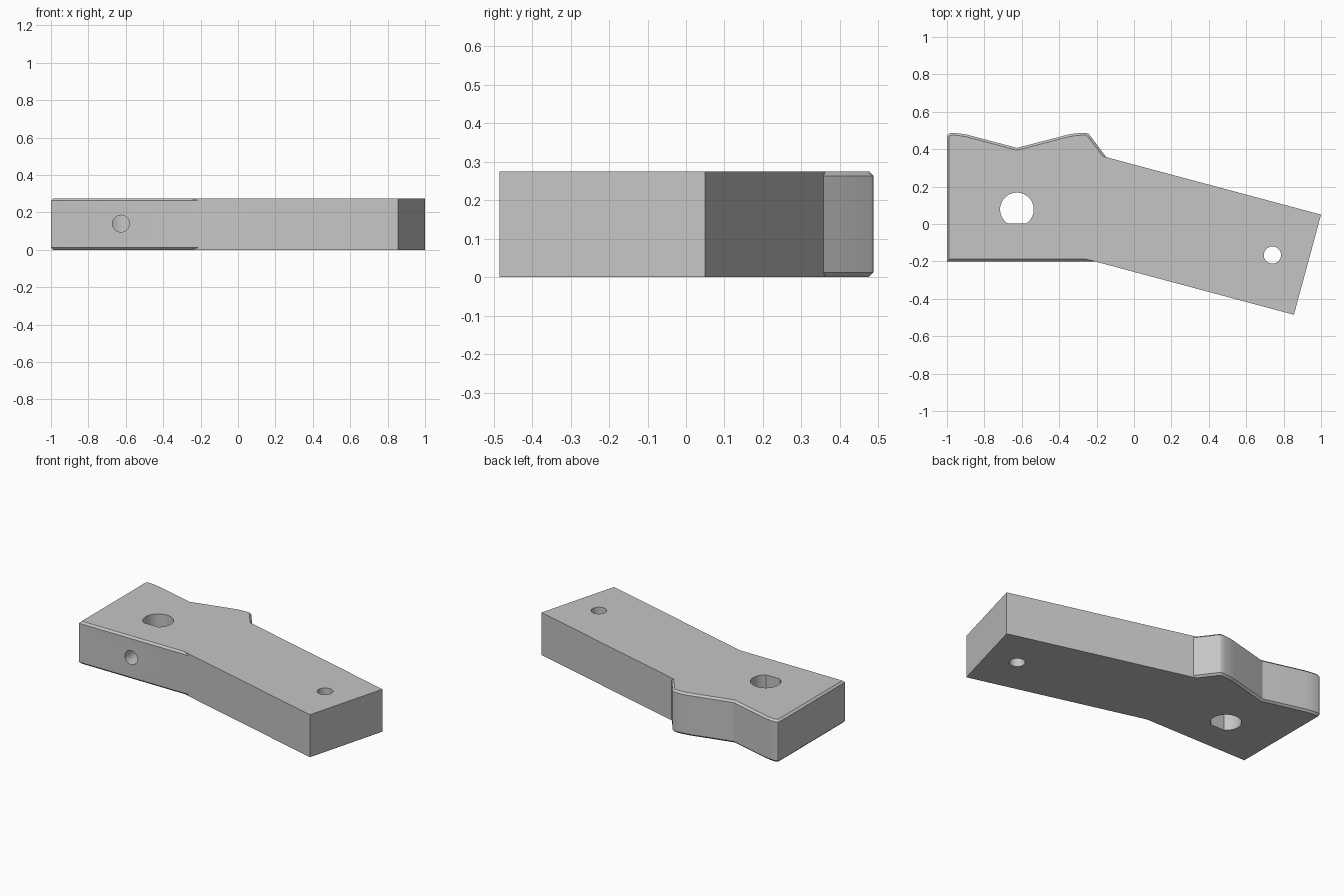
import bpy
import bmesh
import math
from mathutils import Vector, Matrix

HEIGHT = 0.275
CHAMFER = 0.012

old = bpy.data.objects.get("Cube")
if old:
    bpy.data.objects.remove(old, do_unlink=True)

grey = bpy.data.materials.new("plain grey")
grey.use_nodes = True
colour = (0.56, 0.56, 0.56, 1)
grey.diffuse_color = colour
grey.node_tree.nodes["Principled BSDF"].inputs["Base Color"].default_value = colour


def inset(outline, d):
    """Move every corner of a counter-clockwise outline inwards by d."""
    pts = [Vector(p) for p in outline]
    result = []
    for i, p in enumerate(pts):
        a = (p - pts[i - 1]).normalized()
        b = (pts[(i + 1) % len(pts)] - p).normalized()
        na, nb = Vector((-a.y, a.x)), Vector((-b.y, b.x))
        result.append(p + (na + nb) * d / (1 + na.dot(nb)))
    return result


def loft(name, layers):
    """Solid through a stack of (outline, z) layers."""
    bm = bmesh.new()
    rings = [[bm.verts.new((p[0], p[1], z)) for p in line] for line, z in layers]
    bm.faces.new(rings[0][::-1])
    bm.faces.new(rings[-1])
    for low, high in zip(rings, rings[1:]):
        for i in range(len(low)):
            j = (i + 1) % len(low)
            bm.faces.new((low[i], low[j], high[j], high[i]))
    bmesh.ops.recalc_face_normals(bm, faces=bm.faces)
    mesh = bpy.data.meshes.new(name)
    bm.to_mesh(mesh)
    bm.free()
    mesh.materials.append(grey)
    obj = bpy.data.objects.new(name, mesh)
    bpy.context.collection.objects.link(obj)
    return obj


def combine(target, other, operation):
    """Apply a boolean and drop the helper."""
    other.hide_render = True
    mod = target.modifiers.new(operation, 'BOOLEAN')
    mod.operation = operation
    mod.solver = 'EXACT'
    mod.object = other
    bpy.context.view_layer.objects.active = target
    bpy.ops.object.modifier_apply(modifier=mod.name)
    bpy.data.objects.remove(other, do_unlink=True)


def arc(cx, cy, r, start, end, steps=40):
    angles = [math.radians(start + (end - start) * i / steps) for i in range(steps + 1)]
    return [(cx + r * math.cos(a), cy + r * math.sin(a)) for a in angles]


# Chamfered head with a shallow valley between two rounded crests
head = [(-1, -0.2), (-0.15, -0.2), (-0.10, 0.298), (-0.147, 0.356),
        (-0.237, 0.475), (-0.245, 0.483), (-0.257, 0.487), (-0.28, 0.487),
        (-0.315, 0.484), (-0.356, 0.477), (-0.626, 0.407), (-0.89, 0.477),
        (-0.93, 0.484), (-0.965, 0.487), (-0.982, 0.486), (-0.994, 0.479), (-1, 0.465)]
core = inset(head, CHAMFER)
body = loft("angled_bracket", [(core, 0), (head, CHAMFER),
                               (head, HEIGHT - CHAMFER), (core, HEIGHT)])

# Straight arm, turned fifteen degrees
arm = [(-0.50, -0.122), (-0.21, -0.2), (0.855, -0.485), (1, 0.05),
       (-0.14, 0.355), (-0.33, 0.406)]
combine(body, loft("arm", [(arm, 0), (arm, HEIGHT)]), 'UNION')

# Large hole with a flat on its front side
bore = loft("bore_cutter", [(arc(-0.626, 0.078, 0.09, -56.4, 236.4), z) for z in (-0.1, 0.4)])
combine(body, bore, 'DIFFERENCE')

# Small hole through the arm
pin = loft("pin_cutter", [(arc(0.74, -0.166, 0.046, 0, 351, 39), z) for z in (-0.1, 0.4)])
combine(body, pin, 'DIFFERENCE')

# Cross hole from the front into the large hole
screw = loft("screw_cutter", [(arc(0, 0, 0.045, 0, 351, 39), z) for z in (0, 0.3)])
screw.data.transform(Matrix.Translation((-0.626, 0.07, 0.14)) @ Matrix.Rotation(math.pi / 2, 4, 'X'))
combine(body, screw, 'DIFFERENCE')

body.select_set(True)
bpy.context.view_layer.objects.active = body
bpy.ops.object.shade_smooth_by_angle(angle=math.radians(25))
